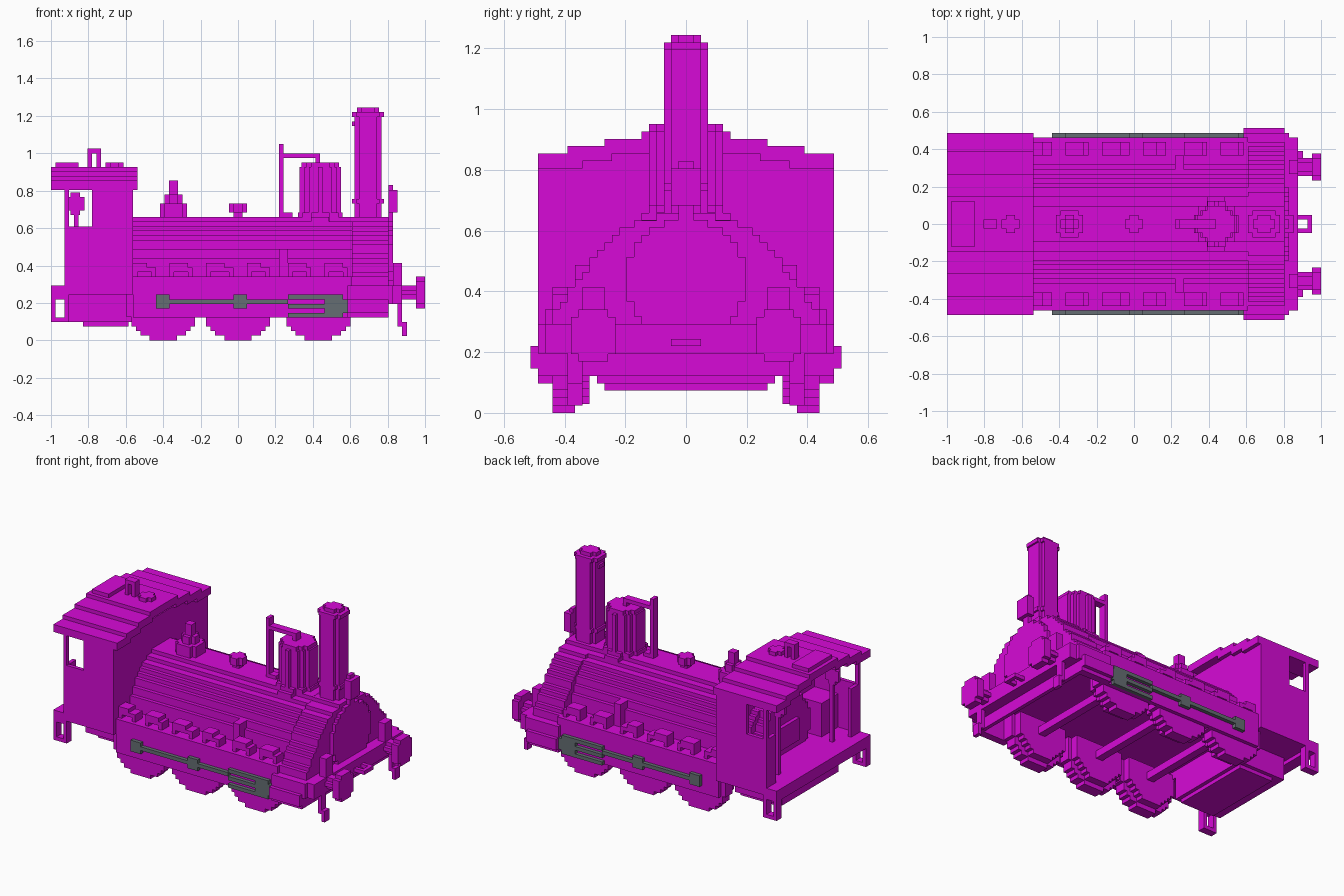
import bpy, bmesh, math

if "Cube" in bpy.data.objects:
    bpy.data.objects.remove(bpy.data.objects["Cube"])

STEP = 1 / 41        # every part is made of blocks on this grid
SIDE, FRAME = .49, .46
SKIRT, DECK, BOARD = .12, .29, .34
BOILER_TOP = .66
CAB_REAR, CAB_FRONT, ROOF_FRONT = -.93, -.57, -.54
EAVE = .8
NOSE, BEAM_FRONT = .8, .87


def material(name, red, green, blue):
    mat = bpy.data.materials.new(name)
    mat.use_nodes = True
    colour = (red, green, blue, 1)
    mat.diffuse_color = colour
    mat.node_tree.nodes["Principled BSDF"].inputs["Base Color"].default_value = colour
    return mat


MAGENTA = material("magenta", .68, .003, .68)
GREY = material("steel grey", .13, .155, .17)


def snap(value):
    return round(value / STEP) * STEP


def build(name, boxes, mirror=False, mat=MAGENTA):
    """Make one object from boxes, each given as an x, a y and a z range."""
    bm = bmesh.new()
    for ranges in boxes:
        for vert in bmesh.ops.create_cube(bm, size=1)["verts"]:
            vert.co = [high if c > 0 else low for c, (low, high) in zip(vert.co, ranges)]
    mesh = bpy.data.meshes.new(name)
    bm.to_mesh(mesh)
    bm.free()
    mesh.materials.append(mat)
    obj = bpy.data.objects.new(name, mesh)
    bpy.context.collection.objects.link(obj)
    if mirror:
        obj.modifiers.new("Mirror", 'MIRROR').use_axis = (False, True, False)


def block(name, x, y, z, mat=MAGENTA):
    """A y range makes a mirrored pair, a single y is a centred half width."""
    pair = isinstance(y, tuple)
    ranges = [tuple(map(snap, r)) for r in (x, y if pair else (-y, y), z)]
    build(name, [ranges], pair, mat)


def disc_rows(radius):
    """Rows of a stepped disc: low edge, high edge, half width."""
    count = round(2 * radius / STEP)
    for i in range(count):
        low = 2 * radius * i / count - radius
        high = low + 2 * radius / count
        middle = (low + high) / 2
        yield low, high, max(STEP / 2, snap(math.sqrt(radius ** 2 - middle ** 2)))


def pillar(name, x, radius, bottom, top):
    z = (snap(bottom), snap(top))
    build(name, [((x + a, x + b), (-h, h), z) for a, b, h in disc_rows(radius)])


def barrel(name, y, z, radius, x, bottom=0):
    x = tuple(map(snap, x))
    build(name, [(x, (y - h, y + h), (z + a, z + b))
                 for a, b, h in disc_rows(radius) if z + a >= bottom], y > 0)


def wheel(name, x, z, radius, y, top=1):
    y = tuple(map(snap, y))
    build(name, [((x - h, x + h), y, (z + a, z + b))
                 for a, b, h in disc_rows(radius) if z + b < top], True)


# Boiler and flared smokebox
barrel("boiler", y=0, z=BOARD, radius=.32, x=(-.66, .62), bottom=DECK)
flare = []
for i in range(15):
    half = snap(.1 + .66 * (i * STEP) ** .6)
    top = snap(BOILER_TOP) - i * STEP
    flare.append(((snap(.6), snap(NOSE)), (-half, half), (top - STEP, top)))
build("smokebox", flare)
block("smokebox_skirt", x=(.59, NOSE), y=(.44, SIDE), z=(SKIRT, DECK))
block("smokebox_skirt_rib", x=(.59, NOSE), y=(SIDE, .51), z=(.15, .22))
block("front_plate", x=(.78, NOSE), y=FRAME, z=(SKIRT, DECK))
block("front_ledge", x=(NOSE, .83), y=SIDE, z=(.2, DECK))
barrel("smokebox_door", y=0, z=.44, radius=.195, x=(NOSE, .83), bottom=DECK)
block("door_base", x=(NOSE, .83), y=.15, z=(DECK, .44))

# Front beam, buffers, guards and coupling
block("front_beam", x=(NOSE, BEAM_FRONT), y=FRAME, z=(.2, DECK))
barrel("buffer_head", y=.305, z=.255, radius=.085, x=(.95, 1))
barrel("buffer_shank", y=.305, z=.255, radius=.037, x=(.85, .95))
block("buffer_bracket", x=(.83, BEAM_FRONT), y=(.27, BOARD), z=(DECK, .41))
block("guard_iron", x=(.85, .88), y=(BOARD, .39), z=(.07, .2))
block("guard_iron_tip", x=(.88, .9), y=(BOARD, .39), z=(STEP, .1))
block("coupling_arm", x=(BEAM_FRONT, .95), y=(STEP, 2 * STEP), z=(.22, .24))
block("coupling_end", x=(.93, .95), y=2 * STEP, z=(.22, .24))

# Chimney and lamp
CHIMNEY = .695
pillar("chimney", CHIMNEY, radius=.073, bottom=.6, top=1.22)
pillar("chimney_rim", CHIMNEY, radius=.085, bottom=1.2, top=1.22)
pillar("chimney_band", CHIMNEY, radius=.085, bottom=.73, top=.75)
pillar("chimney_cap", CHIMNEY, radius=.06, bottom=1.2, top=1.245)
block("chimney_peg", x=(.61, .64), y=STEP, z=(1.15, 1.17))
block("lamp_post", x=(NOSE, .83), y=STEP, z=(.6, .83))
block("lamp", x=(NOSE, .85), y=2 * STEP, z=(.68, NOSE))

# Steam dome with valve rod
DOME, VALVE = .44, .22
block("dome_saddle", x=(.39, .49), y=.15, z=(.56, BOILER_TOP))
pillar("dome_base", DOME, radius=.12, bottom=.6, top=.68)
pillar("dome", DOME, radius=.11, bottom=.6, top=.93)
pillar("dome_cap", DOME, radius=.1, bottom=.9, top=.95)
block("valve_post", x=(VALVE, VALVE + STEP), y=STEP, z=(.6, 1.05))
block("valve_bar", x=(VALVE, DOME), y=STEP, z=(.98, 1))
block("valve_stem", x=(DOME - STEP, DOME), y=STEP, z=(.9, 1))
block("valve_foot", x=(VALVE, DECK), y=STEP, z=(.6, .68))

# Boiler-top fittings
BELL = -.345
pillar("bell_base", BELL, radius=.073, bottom=.6, top=.73)
pillar("bell_body", BELL, radius=.049, bottom=.7, top=.78)
pillar("bell_tip", BELL, radius=STEP, bottom=.78, top=.85)
pillar("filler_stem", 0, radius=STEP, bottom=.6, top=.7)
pillar("filler_cap", 0, radius=2 * STEP, bottom=.68, top=.73)

# Running board and side frames
block("running_board", x=(CAB_FRONT, .6), y=FRAME, z=(DECK, BOARD))
block("side_frame", x=(CAB_FRONT, .6), y=(.44, FRAME), z=(SKIRT, BOARD))
block("injector", x=(.21, .26), y=(DECK, .37), z=(BOARD, SIDE))

# Wheels, axles and the springs above them
for place, x in (("rear", -.4), ("middle", 0), ("front", .43)):
    wheel(place + "_wheel", x, z=.2, radius=.2, y=(.37, .44), top=DECK)
    wheel(place + "_wheel_flange", x, z=.2, radius=.17, y=(.32, .37), top=DECK)
    block(place + "_axle", x=(x - STEP, x + STEP), y=.37, z=(.17, .22))
    for end, centre in (("back", x - .1), ("fore", x + .1)):
        label = place + "_spring_" + end
        block(label + "_leaf", x=(centre - .06, centre + .06), y=(.37, .44), z=(.37, .39))
        block(label + "_clip", x=(centre - .06, centre + STEP), y=(.37, .44), z=(.39, .41))
        for leg, offset in (("_leg_a", -.06), ("_leg_b", .04)):
            left = centre + offset
            block(label + leg, x=(left, left + STEP), y=(.37, .44), z=(BOARD, .39))


# Grey connecting rods and cylinders
def rod(name, x, z):
    block(name, x, (FRAME, SIDE), z, GREY)


rod("rear_crank", x=(-.44, -.37), z=(.17, .25))
rod("middle_crank", x=(-.03, .04), z=(.17, .25))
rod("connecting_rod", x=(-.37, .27), z=(.2, .22))
for name, low in (("lower", SKIRT), ("middle", .17), ("upper", .22)):
    rod(name + "_slide_bar", x=(.27, FRAME), z=(low, low + STEP))
rod("cylinder", x=(FRAME, .56), z=(SKIRT, .25))
rod("cylinder_end", x=(.56, .58), z=(.15, .22))

# Cab base and walls
block("cab_floor", x=(CAB_REAR, CAB_FRONT), y=FRAME, z=(.24, DECK))
block("fire_box", x=(-.9, CAB_FRONT), y=DECK, z=(.1, DECK))
block("ash_pan", x=(-.83, -.59), y=.27, z=(.07, .1))
block("rear_platform", x=(-1, CAB_REAR), y=SIDE, z=(.22, DECK))
block("cab_side", x=(-.78, CAB_FRONT), y=(FRAME, SIDE), z=(.24, .85))
block("cab_low_side", x=(CAB_REAR, -.78), y=(FRAME, SIDE), z=(.24, .6))
block("cab_post", x=(CAB_REAR, CAB_REAR + STEP), y=(FRAME, SIDE), z=(.6, .85))
block("cab_rear_panel", x=(CAB_REAR, CAB_REAR + STEP), y=(.39, FRAME), z=(.27, .6))
block("cab_front_wall", x=(-.6, CAB_FRONT), y=FRAME, z=(.24, .85))

# Stepped roof arch and its fittings
ROOF_TOP = .93
for i, level in enumerate(("crown", "upper", "lower", "eave")):
    half = min(SIDE, .15 + i * SKIRT)
    top = snap(ROOF_TOP) - i * STEP
    block("roof_" + level, x=(-1, ROOF_FRONT), y=(max(0, half - .15), half), z=(top - 2 * STEP, top))
block("roof_hatch", x=(-.98, -.85), y=SKIRT, z=(ROOF_TOP, .95))
pillar("roof_vent", -.66, radius=2 * STEP, bottom=ROOF_TOP, top=.95)
WHISTLE = snap(-.8)
for name, left in (("rear", WHISTLE), ("front", WHISTLE + 2 * STEP)):
    block(name + "_whistle_post", x=(left, left + STEP), y=STEP, z=(ROOF_TOP, 1))
block("whistle_bar", x=(WHISTLE, WHISTLE + 3 * STEP), y=STEP, z=(1, 1.02))

# Cab interior
barrel("backhead", y=0, z=.42, radius=.24, x=(-.73, CAB_FRONT), bottom=.2)
block("fire_door", x=(-.76, -.73), y=.1, z=(BOARD, SIDE))
wheel("brake_wheel", -.87, z=.73, radius=.06, y=(.27, DECK))
block("brake_post", x=(-.88, -.86), y=(.27, DECK), z=(.27, .73))
block("cab_locker", x=(-.78, -.6), y=(DECK, FRAME), z=(.27, .51))

# Hanging rear steps
for name, left in (("rear", -1), ("front", -.93)):
    block(name + "_step_hanger", x=(left, left + STEP), y=(.44, SIDE), z=(.1, .24))
block("step_tread", x=(-1, -.9), y=(.44, SIDE), z=(.1, SKIRT))
